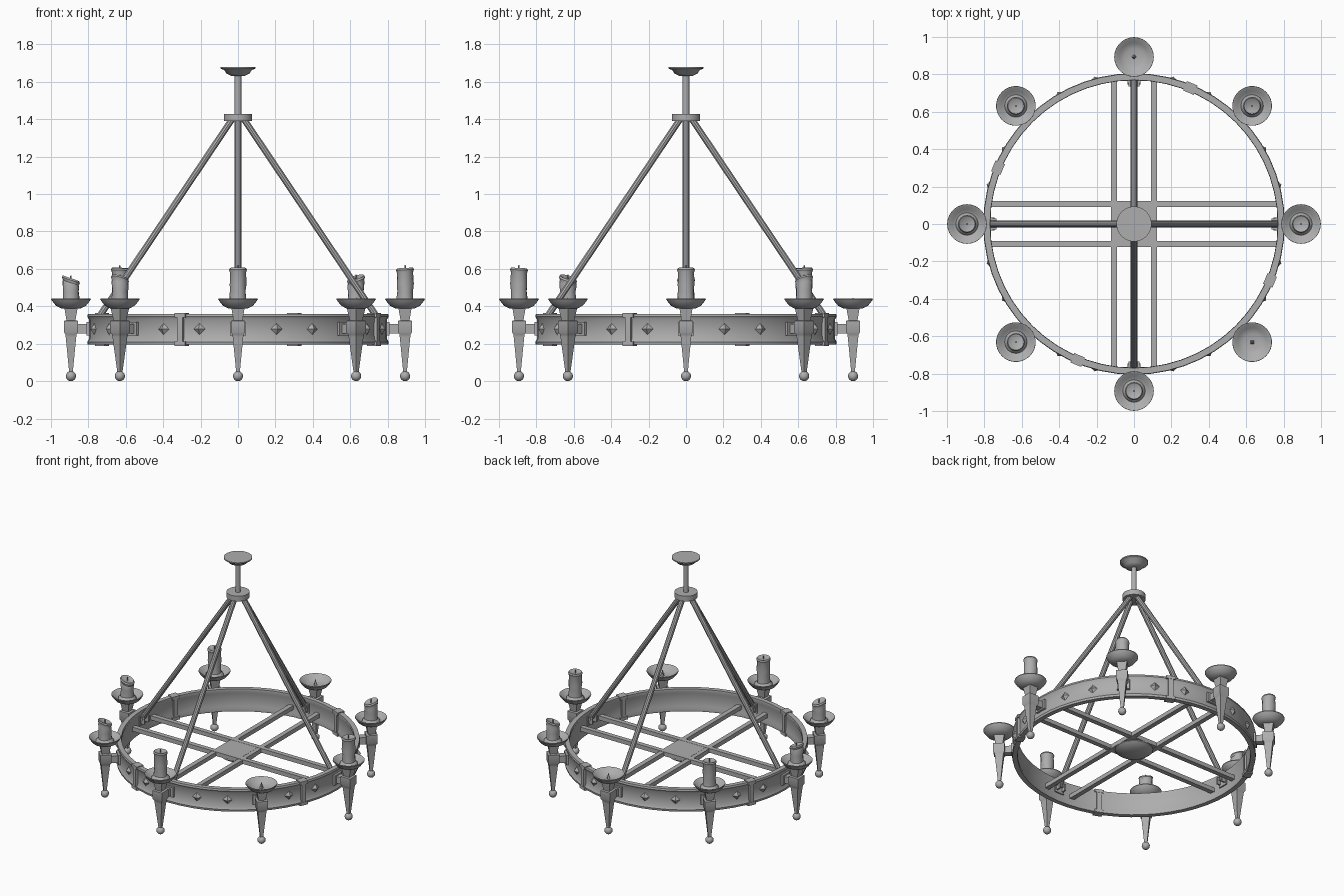
import bpy, bmesh, math
from mathutils import Matrix, Vector

if "Cube" in bpy.data.objects:
    bpy.data.objects.remove(bpy.data.objects["Cube"])

iron = bpy.data.materials.new("grey iron")
iron.use_nodes = True
grey = (0.42, 0.42, 0.42, 1)
iron.diffuse_color = grey
iron.node_tree.nodes["Principled BSDF"].inputs["Base Color"].default_value = grey


def finish(name, bm, matrix=None):
    """Turn a bmesh into an object, smooth except at sharp edges."""
    if matrix is not None:
        bm.transform(matrix)
    bmesh.ops.recalc_face_normals(bm, faces=bm.faces)
    for f in bm.faces:
        f.smooth = True
    for e in bm.edges:
        e.smooth = e.calc_face_angle(math.pi) < math.radians(35)
    mesh = bpy.data.meshes.new(name)
    bm.to_mesh(mesh)
    bm.free()
    mesh.materials.append(iron)
    obj = bpy.data.objects.new(name, mesh)
    bpy.context.collection.objects.link(obj)
    return obj


def lathe_mesh(profile, sides, closed=False, phase=0):
    """Revolve (radius, height) points about z."""
    bm = bmesh.new()
    rows = []
    for r, z in profile:
        if r == 0:
            rows.append([bm.verts.new((0, 0, z))] * sides)
        else:
            turns = [phase + math.tau * i / sides for i in range(sides)]
            rows.append([bm.verts.new((r * math.cos(t), r * math.sin(t), z)) for t in turns])
    pairs = list(zip(rows, rows[1:]))
    if closed:
        pairs.append((rows[-1], rows[0]))
    for a, b in pairs:
        for i in range(sides):
            j = (i + 1) % sides
            corners = list(dict.fromkeys((a[i], a[j], b[j], b[i])))
            if len(corners) > 2:
                bm.faces.new(corners)
    return bm


def lathe(name, profile, sides, matrix=None, closed=False, phase=0):
    return finish(name, lathe_mesh(profile, sides, closed, phase), matrix)


def box(name, size, centre, matrix=Matrix()):
    bm = bmesh.new()
    bmesh.ops.create_cube(bm, size=1)
    place = Matrix.Translation(centre) @ Matrix.Diagonal((*size, 1))
    return finish(name, bm, matrix @ place)


def rod(name, start, end, radius, sides=10):
    start, end = Vector(start), Vector(end)
    line = end - start
    turn = line.to_track_quat("Z", "Y").to_matrix().to_4x4()
    profile = [(0, 0), (radius, 0), (radius, line.length), (0, line.length)]
    return lathe(name, profile, sides, Matrix.Translation(start) @ turn)


def spin(degrees):
    return Matrix.Rotation(math.radians(degrees), 4, "Z")


# Ring band with raised rims
lathe("ring_band", [(.77, .195), (.803, .195), (.806, .21), (.797, .225), (.795, .275),
                    (.797, .33), (.806, .345), (.803, .358), (.77, .358),
                    (.768, .34), (.774, .325), (.774, .23), (.768, .21)], 56, closed=True)

# Crossed bars, centre plate and boss
for side in (-1, 1):
    box("long_bar", (1.55, .034, .03), (0, side * .107, .266))
    box("cross_bar", (.034, 1.55, .03), (side * .107, 0, .264))
box("centre_plate", (.19, .19, .02), (0, 0, .27))
lathe("centre_boss", [(0, .255), (.125, .255), (.125, .245), (.105, .23), (.06, .215), (0, .21)], 24)

# Slanted rods with feet on the ring
for k in range(4):
    m = spin(90 * k)
    rod("hanging_rod", m @ Vector((.025, 0, 1.41)), m @ Vector((.765, 0, .31)), .018)
    box("rod_foot_plate", (.012, .075, .07), (.77, 0, .29), m)
    for side in (-1, 1):
        box("rod_foot_ear", (.04, .01, .05), (.755, side * .024, .295), m)
    rod("rod_pin", m @ Vector((.757, -.034, .305)), m @ Vector((.757, .034, .305)), .01, 8)

# Hub, stem and ceiling canopy
lathe("hub", [(0, 1.39), (.076, 1.39), (.076, 1.428), (0, 1.428)], 24)
lathe("stem", [(.018, 1.42), (.018, 1.64)], 12)
lathe("ceiling_canopy", [(0, 1.63), (.035, 1.632), (.06, 1.643), (.073, 1.662), (.094, 1.672),
                         (.094, 1.68), (0, 1.68)], 28)

# Clasps wrapped over the band
for k in range(4):
    m = spin(67.5 + 90 * k)
    box("clasp_strap", (.05, .032, .166), (.787, 0, .2765), m)
    for z in (.2, .352):
        box("clasp_tab", (.054, .062, .022), (.787, 0, z), m)

# Pyramid studs
for k in range(8):
    for offset in (-15, 15):
        m = spin(45 * k + offset) @ Matrix.Translation((.794, 0, .278)) @ Matrix.Rotation(math.pi / 2, 4, "Y")
        lathe("stud", [(0, 0), (.032, 0), (0, .022)], 4, m)


def candle(m, top, slant):
    """Worn wax candle with a melted foot, a hollow tip and a wick."""
    profile = [(0, .405), (.062, .405), (.058, .42), (.045, .432), (.042, .48), (.045, .52),
               (.043, top - .025), (.048, top - .01), (.043, top), (.034, top - .004), (0, top - .012)]
    bm = lathe_mesh(profile, 16)
    for v in bm.verts:
        angle = math.atan2(v.co.y, v.co.x)
        if v.co.z > top - .05:
            v.co.z += slant * v.co.x
        if .43 < v.co.z < top - .03:
            wave = 1 + .05 * math.sin(3 * angle + v.co.z * 40)
            v.co.x *= wave
            v.co.y *= wave
    finish("candle", bm, m)
    lathe("wick", [(.004, top - .02), (.004, top + .012), (0, top + .016)], 6, m)


# Sconces: arm, square torch body, drip pan and candle
root = math.sqrt(2)
body = [(0, .395), (.036, .395), (.03, .36), (.024, .325), (.038, .322), (.038, .262),
        (.03, .25), (.028, .235), (.01, .05), (0, .05)]
candle_tops = {0: .605, 1: .555, 3: .605, 4: .55, 5: .555, 6: .605}
for k in range(8):
    m = spin(45 * k)
    centre = m @ Matrix.Translation((.893, 0, 0))
    box("arm", (.075, .048, .05), (.832, 0, .28), m)
    box("arm_plate", (.016, .085, .07), (.803, 0, .28), m)
    lathe("torch_body", [(r * root, z) for r, z in body], 4, centre, phase=math.pi / 4)
    bm = bmesh.new()
    bmesh.ops.create_uvsphere(bm, u_segments=16, v_segments=10, radius=.027)
    finish("ball_tip", bm, centre @ Matrix.Translation((0, 0, .027)))
    lathe("drip_pan", [(0, .385), (.05, .388), (.08, .403), (.098, .425), (.106, .437), (.105, .442),
                       (.098, .44), (.076, .415), (.045, .405), (0, .402)], 28, centre)
    lathe("candle_spike", [(.014, .4), (0, .45)], 4, centre)
    if k in candle_tops:
        top = candle_tops[k]
        candle(centre, top, .35 if top < .6 else .05)
